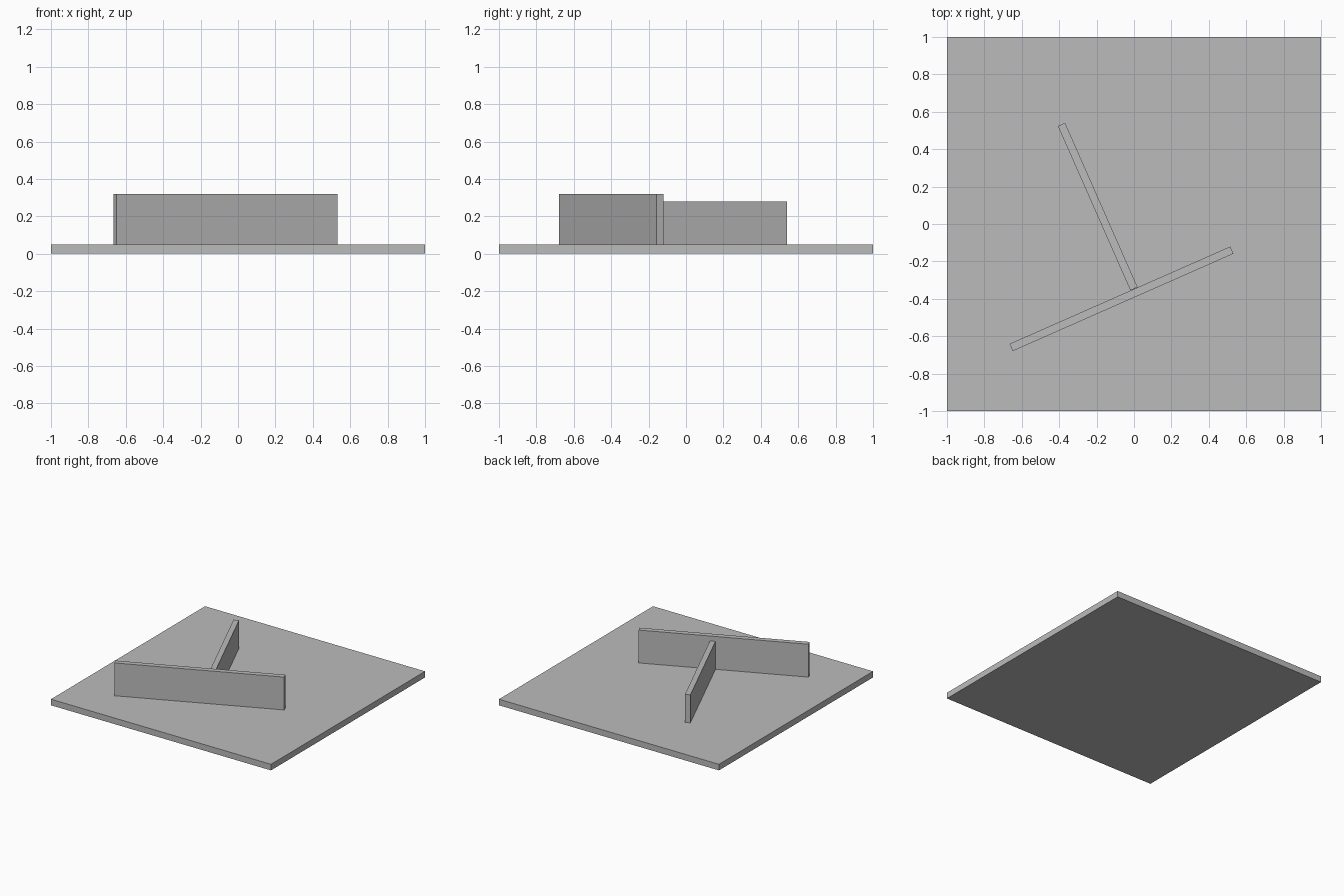
import bpy
import math
from mathutils import Matrix, Vector

cube = bpy.data.objects.get("Cube")
if cube:
    bpy.data.objects.remove(cube, do_unlink=True)

GREY = (0.5, 0.5, 0.5, 1.0)
grey = bpy.data.materials.new("plain grey")
grey.use_nodes = True
grey.diffuse_color = GREY
grey.node_tree.nodes["Principled BSDF"].inputs["Base Color"].default_value = GREY


def box(name, centre, size, bottom, angle=0.0):
    """Box of the given size standing on height `bottom`, turned about z."""
    bpy.ops.mesh.primitive_cube_add(size=1)
    obj = bpy.context.object
    obj.name = name
    place = Matrix.Translation(Vector((*centre, bottom + size[2] / 2)))
    obj.data.transform(place @ Matrix.Rotation(angle, 4, "Z") @ Matrix.Diagonal((*size, 1)))
    obj.data.materials.append(grey)
    return obj


BASE = 0.05
THICK = 0.042
TURN = math.radians(23.8)

# Square ground slab
box("base_slab", (0, 0), (2, 2, BASE), 0)

# Long wall, and the lower wall that meets it at a right angle
box("long_wall", (-0.067, -0.4), (1.29, THICK, 0.27), BASE, TURN)
box("cross_wall", (-0.194, 0.093), (THICK, 0.96, 0.23), BASE, TURN)
